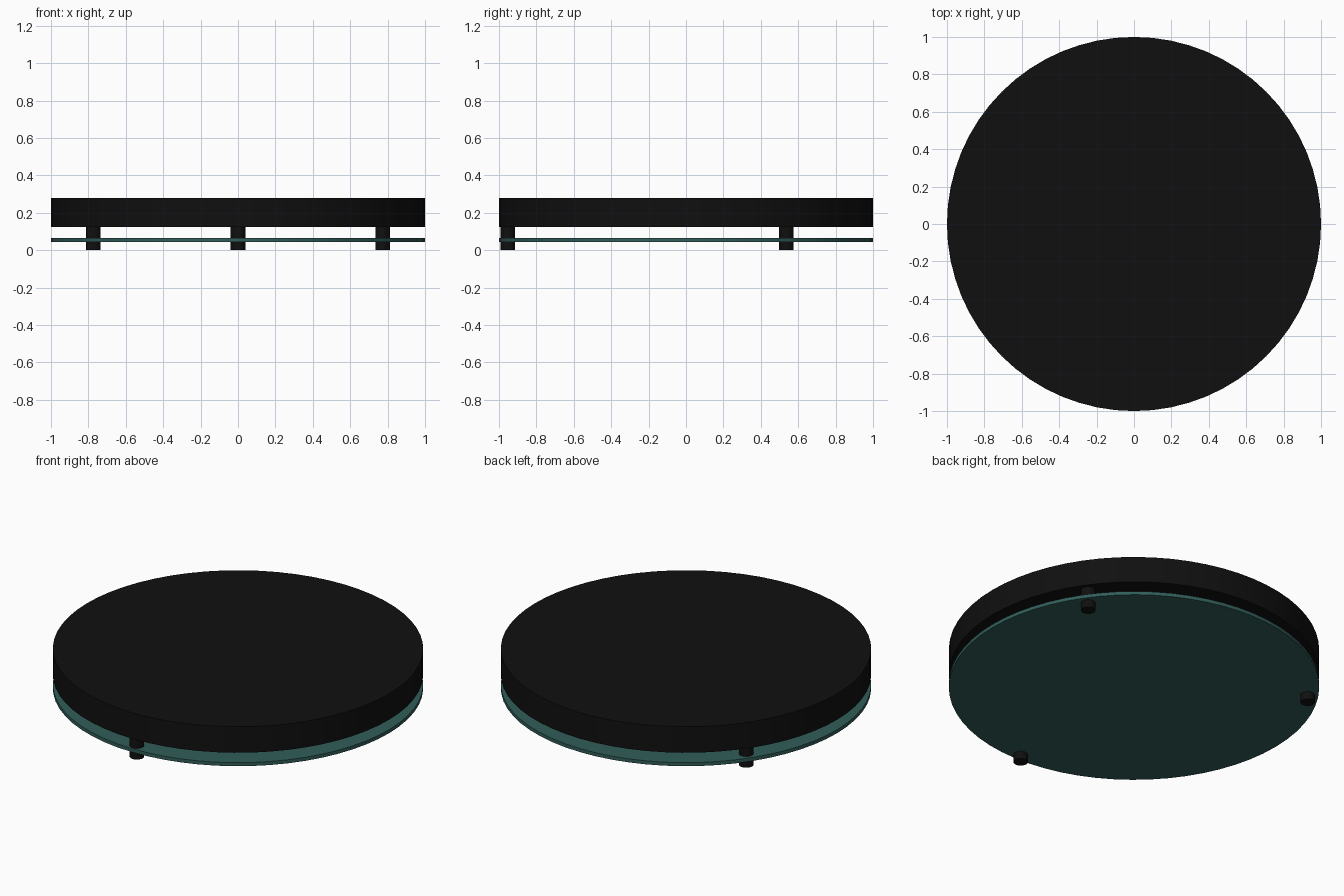
import bpy

if "Cube" in bpy.data.objects:
    bpy.data.objects.remove(bpy.data.objects["Cube"])


def material(name, color):
    m = bpy.data.materials.new(name)
    m.diffuse_color = color
    m.use_nodes = True
    m.node_tree.nodes["Principled BSDF"].inputs["Base Color"].default_value = m.diffuse_color
    return m


def disc(name, x, y, z0, z1, radius, sides, mat):
    bpy.ops.mesh.primitive_cylinder_add(vertices=sides, radius=radius, depth=z1 - z0,
                                        location=(x, y, (z0 + z1) / 2))
    ob = bpy.context.object
    ob.name = name
    ob.data.materials.append(mat)
    bpy.ops.object.shade_smooth_by_angle()
    return ob


black = material("black", (0.005, 0.005, 0.005, 1))
glass = material("green_glass", (0.03, 0.11, 0.1, 1))

# Thick round top
disc("table_top", 0, 0, 0.125, 0.28, 1.0, 64, black)

# Thin glass shelf beneath it
disc("glass_shelf", 0, 0, 0.045, 0.066, 1.0, 64, glass)

# Three short feet passing through the glass
for name, x, y in (("front_foot", 0, -0.952),
                   ("left_foot", -0.773, 0.537),
                   ("right_foot", 0.773, 0.537)):
    disc(name, x, y, 0, 0.13, 0.039, 32, black)
